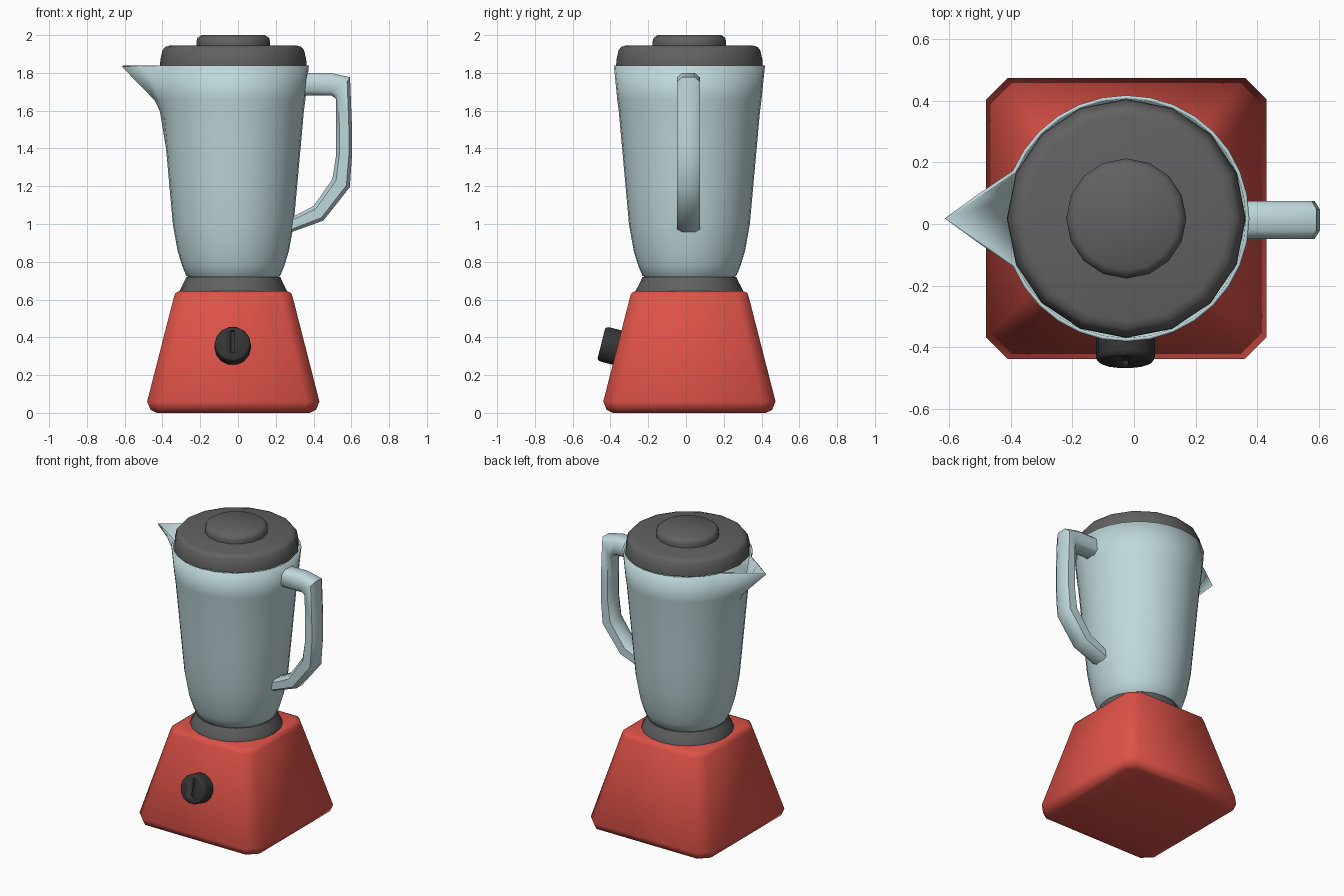
import bpy, bmesh, math
from mathutils import Vector, Matrix

if "Cube" in bpy.data.objects:
    bpy.data.objects.remove(bpy.data.objects["Cube"])

CX, CY = -0.025, 0.018      # vertical axis of the body


def material(name, rgb):
    m = bpy.data.materials.new(name)
    m.diffuse_color = (*rgb, 1)
    m.use_nodes = True
    m.node_tree.nodes["Principled BSDF"].inputs["Base Color"].default_value = m.diffuse_color
    return m


RED = material("red_plastic", (0.73, 0.085, 0.065))
GLASS = material("pale_glass", (0.52, 0.69, 0.71))
GREY = material("dark_grey", (0.12, 0.12, 0.12))
BLACK = material("black_plastic", (0.035, 0.035, 0.035))


def loft(name, rings, mat, angle=40, cap_start=True, cap_end=True):
    """Skin a list of equal-length point rings into one object."""
    bm = bmesh.new()
    rows = [[bm.verts.new(p) for p in ring] for ring in rings]
    n = len(rows[0])
    for a, b in zip(rows, rows[1:]):
        for i in range(n):
            j = (i + 1) % n
            bm.faces.new((a[i], a[j], b[j], b[i]))
    if cap_start:
        bm.faces.new(rows[0][::-1])
    if cap_end:
        bm.faces.new(rows[-1])
    bmesh.ops.recalc_face_normals(bm, faces=bm.faces)
    me = bpy.data.meshes.new(name)
    bm.to_mesh(me)
    bm.free()
    ob = bpy.data.objects.new(name, me)
    bpy.context.collection.objects.link(ob)
    me.materials.append(mat)
    bpy.ops.object.select_all(action='DESELECT')
    ob.select_set(True)
    bpy.context.view_layer.objects.active = ob
    bpy.ops.object.shade_smooth_by_angle(angle=math.radians(angle))
    return ob


def circle(r, z, n, cx=CX, cy=CY):
    return [Vector((cx + r * math.cos(math.tau * i / n),
                    cy + r * math.sin(math.tau * i / n), z)) for i in range(n)]


def lathe(name, profile, n, mat, angle=40):
    return loft(name, [circle(r, z, n) for r, z in profile], mat, angle)


def chamfered_square(h, c, z):
    k = h - c
    pts = [(h, -k), (h, k), (k, h), (-k, h), (-h, k), (-h, -k), (-k, -h), (k, -h)]
    return [(CX + x, CY + y, z) for x, y in pts]


# Motor base: tapered square with softened edges
loft("motor_base", [chamfered_square(*r) for r in (
    (0.405, 0.05, 0.0), (0.438, 0.06, 0.016), (0.456, 0.07, 0.06),
    (0.314, 0.06, 0.615), (0.306, 0.06, 0.635), (0.285, 0.055, 0.645))], RED, 65)

# Collar between base and jug
lathe("collar", [(0.285, 0.63), (0.285, 0.645), (0.262, 0.69), (0.248, 0.72)], 20, GREY)

# Jug: round wall whose upper rim is pulled out into a pouring spout
SIDES = 32
spout_reach = {1.84: 0.58, 1.66: 0.405, 1.60: 0.377}
rings = []
for r, z in ((0.215, 0.715), (0.24, 0.735), (0.26, 0.785), (0.283, 0.86), (0.308, 1.0),
             (0.326, 1.2), (0.344, 1.4), (0.362, 1.60), (0.37, 1.66), (0.388, 1.84)):
    ring = circle(r, z, SIDES)
    if z in spout_reach:
        mid = SIDES // 2
        ring[mid] = Vector((CX - spout_reach[z], CY, z))
        for s in (-1, 1):
            ring[mid + s] = ring[mid].lerp(ring[mid + 2 * s], 0.5)
    rings.append(ring)
jug = loft("jug", rings, GLASS, 50, cap_end=False)
wall = jug.modifiers.new("wall", 'SOLIDIFY')
wall.thickness = 0.012
wall.offset = -1

# Handle: octagonal section carried along (outer, inner) edge pairs in the xz plane
path = [((0.32, 1.80), (0.31, 1.68)), ((0.49, 1.80), (0.495, 1.68)),
        ((0.593, 1.777), (0.518, 1.663)), ((0.604, 1.50), (0.52, 1.50)),
        ((0.604, 1.37), (0.52, 1.37)), ((0.592, 1.195), (0.50, 1.237)),
        ((0.452, 1.018), (0.40, 1.095)), ((0.25, 0.945), (0.24, 1.012))]
section = [(1, -.55), (1, .55), (.6, 1), (-.6, 1), (-1, .55), (-1, -.55), (-.6, -1), (.6, -1)]
handle_rings = []
for (ox, oz), (ix, iz) in path:
    handle_rings.append([((ox + ix) / 2 + u * (ox - ix) / 2, 0.013 + v * 0.061,
                          (oz + iz) / 2 + u * (oz - iz) / 2) for u, v in section])
loft("handle", handle_rings, GLASS, 50)

# Lid and its filler cap
lathe("lid", [(0.388, 1.84), (0.386, 1.87), (0.375, 1.92), (0.36, 1.938), (0.335, 1.945)],
      16, GREY, 50)
lathe("lid_cap", [(0.195, 1.94), (0.195, 1.965), (0.19, 1.985), (0.168, 2.0)], 16, GREY, 50)

# Speed dial, square to the sloping front, with a pointer groove
tilt = Matrix.Translation((CX - 0.003, -0.361, 0.345)) @ Matrix.Rotation(
    math.radians(90 - 14.3), 4, 'X')
dial = loft("speed_dial", [circle(r, z, 14, 0, 0) for r, z in (
    (0.096, -0.02), (0.096, 0.072), (0.092, 0.084), (0.082, 0.09))], BLACK, 50)
dial.matrix_world = tilt
cutter = loft("groove_cutter", [[(x, y, z) for x, y in (
    (0.009, -0.045), (0.009, 0.07), (-0.009, 0.07), (-0.009, -0.045))]
    for z in (0.074, 0.12)], BLACK)
cutter.matrix_world = tilt
cutter.hide_render = True
cutter.hide_viewport = True
cut = dial.modifiers.new("groove", 'BOOLEAN')
cut.operation = 'DIFFERENCE'
cut.solver = 'EXACT'
cut.object = cutter
